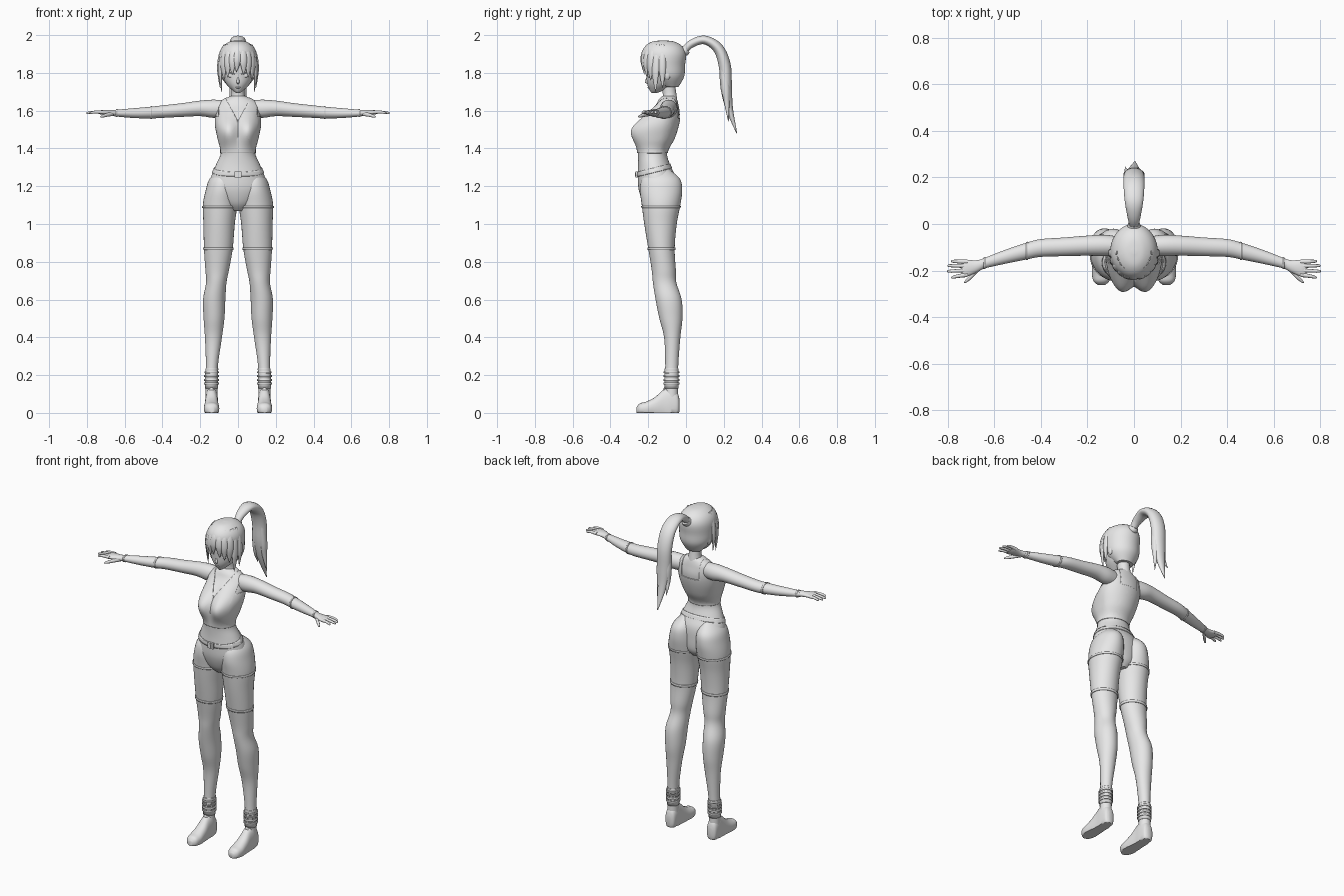
import bpy, bmesh, math
from mathutils import Vector

cube = bpy.data.objects.get("Cube")
if cube:
    bpy.data.objects.remove(cube, do_unlink=True)

GREY = (0.8, 0.8, 0.8, 1)
grey = bpy.data.materials.new("plain_grey")
grey.use_nodes = True
grey.diffuse_color = GREY
grey.node_tree.nodes["Principled BSDF"].inputs["Base Color"].default_value = GREY
X, Y, Z = Vector((1, 0, 0)), Vector((0, 1, 0)), Vector((0, 0, 1))


def finish(name, bm, mirror=False, thickness=0):
    for f in bm.faces:
        f.smooth = True
    for e in bm.edges:
        if len(e.link_faces) == 2 and e.calc_face_angle(0) > math.radians(50):
            e.smooth = False
    mesh = bpy.data.meshes.new(name)
    bm.to_mesh(mesh)
    bm.free()
    mesh.materials.append(grey)
    ob = bpy.data.objects.new(name, mesh)
    bpy.context.collection.objects.link(ob)
    if mirror:
        ob.modifiers.new("mirror", "MIRROR").use_mirror_merge = False
    if thickness:
        s = ob.modifiers.new("thickness", "SOLIDIFY")
        s.thickness, s.offset = thickness, -1
    return ob


def spline(keys, steps):
    """Smooth samples through key tuples."""
    k = [keys[0], *keys, keys[-1]]
    out = []
    for i in range(1, len(k) - 2):
        for s in range(steps):
            t = s / steps
            out.append([0.5 * (2*b + (c - a)*t + (2*a - 5*b + 4*c - d)*t*t + (3*b - a - 3*c + d)*t**3)
                        for a, b, c, d in zip(*k[i - 1:i + 3])])
    return out + [list(keys[-1])]


def loft(name, keys, u=X, v=None, seg=24, steps=5, grow=0, warp=None, power=1.0,
         cuts=(), keep=None, mirror=False, thickness=0):
    """Skin oval rings (x, y, z, radius_u, radius_v), then optionally cut and cull."""
    bm = bmesh.new()
    path = spline(keys, steps)
    rings = []
    for i, (x, y, z, a, b) in enumerate(path):
        p, q = path[max(i - 1, 0)], path[min(i + 1, len(path) - 1)]
        w = v or (Vector(q[:3]) - Vector(p[:3])).cross(u).normalized()
        ring = []
        for j in range(seg):
            t = math.tau * j / seg
            c, s = (math.copysign(abs(n) ** power, n) for n in (math.cos(t), math.sin(t)))
            co = Vector((x, y, z)) + u * c * (max(a, .001) + grow) + w * s * (max(b, .001) + grow)
            ring.append(bm.verts.new(warp(co) if warp else co))
        rings.append(ring)
    for r, s in zip(rings, rings[1:]):
        for j in range(seg):
            bm.faces.new((r[j - 1], r[j], s[j], s[j - 1]))
    bm.faces.new(rings[0])
    bm.faces.new(rings[-1])
    bmesh.ops.recalc_face_normals(bm, faces=bm.faces)
    for co, no in cuts:
        bmesh.ops.bisect_plane(bm, geom=bm.verts[:] + bm.edges[:] + bm.faces[:], plane_co=co, plane_no=no)
    if keep:
        bad = [f for f in bm.faces if not keep(f.calc_center_median())]
        bmesh.ops.delete(bm, geom=bad, context="FACES")
    return finish(name, bm, mirror, thickness)


def band(name, keys, axis, lo, hi, grow=.004, mirror=False, **kw):
    """Thin raised strip that follows a lofted part between two levels."""
    loft(name, keys, grow=grow, cuts=[(axis * lo, axis), (axis * hi, axis)],
         keep=lambda c: lo < c.dot(axis) < hi, mirror=mirror, thickness=.005, **kw)


def box(name, centre, size):
    bm = bmesh.new()
    bmesh.ops.create_cube(bm, size=1)
    for w in bm.verts:
        w.co = Vector(a * b for a, b in zip(w.co, size)) + Vector(centre)
    return finish(name, bm)


def ball(name, centre, size, mirror=False):
    bm = bmesh.new()
    bmesh.ops.create_uvsphere(bm, u_segments=16, v_segments=10, radius=1)
    for w in bm.verts:
        w.co = Vector(a * b for a, b in zip(w.co, size)) + Vector(centre)
    return finish(name, bm, mirror)


# Torso with chest volume
def bust(co):
    if co.y < -.13:
        g = math.exp(-((abs(co.x) - .06) / .045) ** 2 / 2 - ((co.z - 1.495) / .055) ** 2 / 2)
        co.y -= .062 * g * min(1, (-.13 - co.y) / .05)
    return co


TORSO = [(0, -.135, 1.07, .045, .055), (0, -.14, 1.11, .10, .085), (0, -.15, 1.18, .148, .10),
         (0, -.155, 1.25, .142, .10), (0, -.168, 1.31, .118, .085), (0, -.176, 1.38, .09, .076),
         (0, -.155, 1.45, .104, .09), (0, -.135, 1.52, .118, .093), (0, -.115, 1.58, .117, .082),
         (0, -.10, 1.63, .108, .06), (0, -.095, 1.66, .075, .048), (0, -.09, 1.678, .038, .036)]
trunk = dict(v=Y, seg=64, warp=bust)
loft("torso", TORSO, **trunk)


# Sleeveless top with V neck, low back and armholes
def in_top(c):
    if c.z < 1.375 or c.z > 1.67 or (abs(c.x) > .102 and c.z > 1.57):
        return False
    if c.y < -.095:
        return abs(c.x) > (c.z - 1.545) * .55
    return abs(c.x) > .06 or c.z < 1.56


top_cuts = [((0, 0, 1.545), (1, 0, -.55)), ((0, 0, 1.545), (1, 0, .55)), ((0, -.095, 0), Y)]
top_cuts += [((0, 0, h), Z) for h in (1.375, 1.56, 1.57, 1.67)]
top_cuts += [((s * w, 0, 0), X) for s in (-1, 1) for w in (.06, .102)]
loft("sleeveless_top", TORSO, grow=.004, cuts=top_cuts, keep=in_top, thickness=.005, **trunk)
for i in range(3):
    box(f"top_clasp_{i}", (0, -.252, 1.4 + i * .022), (.022, .012, .008))

# Tilted belt with buckle
tilt = Vector((0, -.25, 1))
belt_lo, belt_hi = Vector((0, -.26, 1.25)), Vector((0, -.26, 1.275))
loft("belt", TORSO, grow=.004, cuts=[(belt_lo, tilt), (belt_hi, tilt)], thickness=.005,
     keep=lambda c: (c - belt_lo).dot(tilt) > 0 > (c - belt_hi).dot(tilt), **trunk)
box("belt_buckle", (0, -.259, 1.262), (.036, .018, .034))
box("buckle_prong", (0, -.267, 1.262), (.008, .008, .022))

# Legs
LEG = [(.07, -.14, 1.29, .03, .05), (.082, -.133, 1.24, .068, .10), (.088, -.132, 1.18, .083, .112),
       (.095, -.132, 1.1, .091, .102), (.1, -.135, 1.0, .083, .086), (.104, -.13, .87, .076, .07),
       (.11, -.118, .76, .063, .064), (.115, -.113, .69, .054, .062), (.126, -.092, .6, .059, .069),
       (.127, -.08, .5, .055, .061), (.13, -.073, .4, .045, .043), (.137, -.075, .27, .033, .035),
       (.14, -.077, .18, .031, .034), (.14, -.075, .06, .032, .034)]
limb = dict(v=Y, seg=32, mirror=True)
loft("leg", LEG, **limb)
band("shorts_hem", LEG, Z, 1.085, 1.095, **limb)
band("stocking_top", LEG, Z, .862, .875, **limb)
band("boot_cuff", LEG, Z, .13, .235, grow=.003, **limb)
for i in range(4):
    band(f"ankle_strap_{i}", LEG, Z, .15 + i * .02, .16 + i * .02, grow=.008, **limb)
ball("ankle_ring", (.14, -.115, .118), (.013, .006, .016), mirror=True)


# Feet, flattened on the ground
def grounded(co):
    co.z = max(co.z, 0)
    return co


FOOT = [(.14, -.034, .04, .014, .03), (.14, -.045, .045, .03, .06), (.14, -.08, .05, .034, .088),
        (.14, -.12, .04, .034, .082), (.14, -.165, .03, .038, .053), (.14, -.21, .022, .041, .038),
        (.14, -.245, .02, .034, .03), (.14, -.262, .015, .015, .015)]
loft("foot", FOOT, v=Z, warp=grounded, power=.85, mirror=True)

# Arms with glove seams
ARM = [(.06, -.095, 1.61, .04, .044), (.13, -.092, 1.61, .046, .048), (.2, -.093, 1.612, .043, .041),
       (.3, -.098, 1.603, .04, .036), (.4, -.103, 1.595, .038, .033), (.46, -.116, 1.59, .036, .031),
       (.55, -.14, 1.587, .03, .026), (.655, -.172, 1.587, .021, .017)]
sleeve = dict(u=Y, v=Z, mirror=True)
loft("arm", ARM, **sleeve)
band("elbow_glove_edge", ARM, X, .455, .463, grow=.003, **sleeve)
band("wrist_glove_edge", ARM, X, .638, .646, grow=.003, **sleeve)

# Hands
loft("palm", [(.645, -.17, 1.587, .021, .016), (.68, -.183, 1.589, .027, .015),
              (.72, -.19, 1.591, .036, .012), (.74, -.193, 1.591, .03, .007)], **sleeve)
for name, base, tip, reach in (("little", -.162, -.16, .785), ("ring", -.18, -.179, .8),
                               ("middle", -.199, -.203, .802), ("index", -.218, -.229, .785)):
    loft(name + "_finger", [(.715, base, 1.592, .0095, .01), (.755, (base + tip) / 2, 1.593, .008, .008),
                            (reach - .006, tip, 1.588, .006, .006), (reach, tip, 1.587, .002, .002)],
         seg=10, steps=3, **sleeve)
loft("thumb", [(.66, -.185, 1.584, .013, .012), (.695, -.222, 1.577, .011, .01),
               (.72, -.244, 1.57, .008, .007), (.729, -.251, 1.567, .002, .002)], u=Y, seg=10, mirror=True)

# Neck and head
loft("neck", [(0, -.088, 1.63, .05, .045), (0, -.086, 1.675, .037, .037),
              (0, -.09, 1.71, .034, .036), (0, -.1, 1.78, .036, .038)], v=Y)
HEAD = [(0, -.168, 1.694, .01, .014), (0, -.155, 1.708, .03, .037), (0, -.135, 1.74, .061, .07),
        (0, -.125, 1.78, .08, .085), (0, -.115, 1.84, .09, .1), (0, -.115, 1.9, .088, .1),
        (0, -.115, 1.945, .05, .06)]
loft("head", HEAD, v=Y, seg=32)
loft("nose", [(0, -.203, 1.778, .004, .005), (0, -.209, 1.752, .008, .01), (0, -.202, 1.742, .005, .004)],
     v=Y, seg=10)
ball("lips", (0, -.199, 1.722), (.014, .005, .004))
ball("eye", (.037, -.194, 1.787), (.019, .008, .013), mirror=True)
loft("eyelid", [(.016, -.209, 1.793, .002, .002), (.038, -.204, 1.803, .003, .003),
                (.06, -.188, 1.796, .002, .002)], u=Y, seg=8, mirror=True)
ball("ear", (.086, -.1, 1.79), (.01, .018, .026), mirror=True)

# Hair cap, open around the face
CAP = [(0, -.08, 1.725, .05, .04), (0, -.1, 1.78, .09, .09), (0, -.113, 1.84, .1, .108),
       (0, -.117, 1.9, .1, .117), (0, -.118, 1.94, .081, .099), (0, -.12, 1.965, .045, .06),
       (0, -.12, 1.972, .01, .01)]
loft("hair_cap", CAP, v=Y, seg=40, cuts=[((0, 0, 1.86), Z), ((0, -.13, 0), Y)],
     keep=lambda c: c.y > -.13 or c.z > 1.86, thickness=.005)


# Fringe and side locks, tapered around the head
def lock(name, angle, end, width, drift=0.0):
    t = math.radians(angle)
    side, out = Vector((math.cos(t), math.sin(t), 0)), Vector((math.sin(t), -math.cos(t), 0))
    keys = []
    for f, r, w in ((0, .075, .4), (.25, .098, .9), (.55, .105, 1), (.8, .102, .6), (1, .098, .05)):
        p = Vector((0, -.117, 0)) + Vector((out.x * r * .97, out.y * r * 1.1, 0)) + side * drift * f
        keys.append((p.x, p.y, 1.95 + (end - 1.95) * f, width * w, .009 * w))
    loft(name, keys, u=side, seg=10, steps=4)


for i, (angle, end, width, drift) in enumerate(((0, 1.805, .02, -.008), (15, 1.79, .02, .006), (32, 1.775, .02, .004),
                                                (50, 1.76, .022, 0), (68, 1.70, .02, -.004), (86, 1.72, .018, 0))):
    lock(f"left_hair_lock_{i}", angle, end, width, drift)
    if i:
        lock(f"right_hair_lock_{i}", -angle, end, width, -drift)

# Ponytail and tie
loft("hair_tie", [(0, -.018, 1.91, .024, .024), (0, -.008, 1.917, .028, .028), (0, .002, 1.926, .024, .024)])
loft("ponytail", [(0, -.015, 1.912, .018, .018), (0, .03, 1.955, .028, .021), (0, .1, 1.974, .04, .023),
                  (0, .17, 1.93, .045, .028), (0, .205, 1.84, .045, .032), (0, .213, 1.72, .041, .03),
                  (0, .23, 1.61, .027, .019), (.004, .269, 1.48, .002, .002)])
for name, s, y, end in (("left", 1, .225, 1.54), ("right", -1, .245, 1.57)):
    loft(name + "_ponytail_strand", [(s * .02, .2, 1.85, .018, .02), (s * .026, .21, 1.72, .02, .022),
                                     (s * .028, .216, 1.64, .014, .014), (s * .038, y, end, .001, .001)], seg=12)
